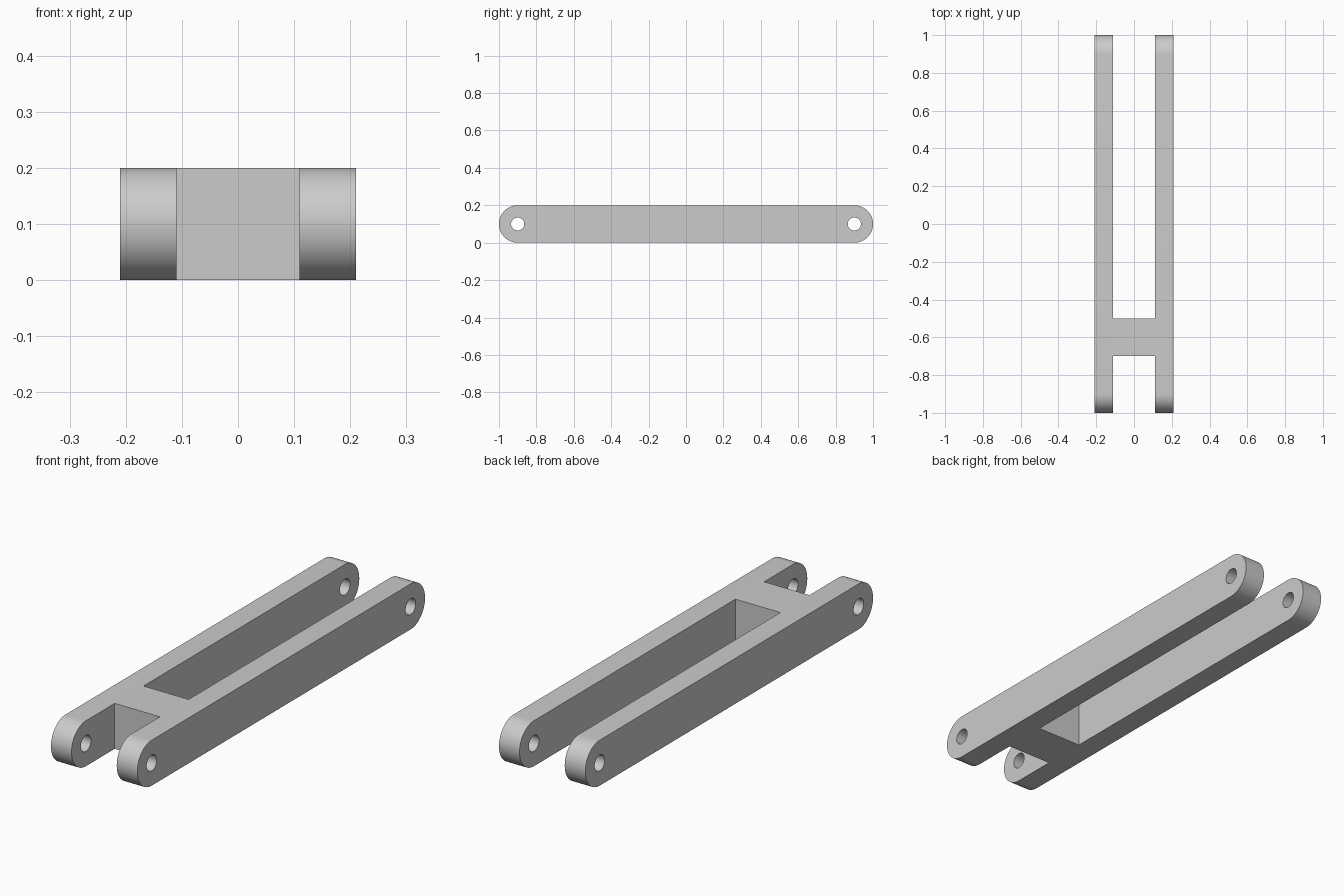
import bpy
import bmesh
from math import pi, sin, cos, radians
from mathutils import Matrix

default = bpy.data.objects.get("Cube")
if default:
    bpy.data.objects.remove(default, do_unlink=True)

HALF_WIDTH, SLOT_HALF = 0.21, 0.11
RADIUS, PIN_Y, PIN_RADIUS = 0.1, 0.9, 0.035
BAR_FRONT, BAR_BACK = -0.7, -0.5
STEPS = 32

grey = bpy.data.materials.new("light grey")
grey.use_nodes = True
grey.diffuse_color = (0.6, 0.6, 0.6, 1)
grey.node_tree.nodes["Principled BSDF"].inputs["Base Color"].default_value = grey.diffuse_color


def make_object(name, bm):
    bmesh.ops.recalc_face_normals(bm, faces=bm.faces)
    mesh = bpy.data.meshes.new(name)
    bm.to_mesh(mesh)
    bm.free()
    mesh.materials.append(grey)
    obj = bpy.data.objects.new(name, mesh)
    bpy.context.collection.objects.link(obj)
    return obj


def slot_cutter(y0, y1):
    bm = bmesh.new()
    place = Matrix.Translation((0, (y0 + y1) / 2, RADIUS))
    size = Matrix.Diagonal((2 * SLOT_HALF, y1 - y0, 4 * RADIUS, 1))
    bmesh.ops.create_cube(bm, size=1, matrix=place @ size)
    return make_object("slot_cutter", bm)


def pin_cutter(y):
    bm = bmesh.new()
    place = Matrix.Translation((0, y, RADIUS)) @ Matrix.Rotation(pi / 2, 4, "Y")
    bmesh.ops.create_cone(bm, cap_ends=True, segments=STEPS, radius1=PIN_RADIUS,
                          radius2=PIN_RADIUS, depth=1, matrix=place)
    return make_object("pin_cutter", bm)


# Round-ended bar, extruded across the full width
bm = bmesh.new()
outline = []
for side in (1, -1):
    for i in range(STEPS + 1):
        a = -pi / 2 + pi * i / STEPS
        outline.append(bm.verts.new((-HALF_WIDTH, side * (PIN_Y + RADIUS * cos(a)),
                                     RADIUS + side * RADIUS * sin(a))))
profile = bm.faces.new(outline)
extruded = bmesh.ops.extrude_face_region(bm, geom=[profile], use_keep_orig=True)
moved = [v for v in extruded["geom"] if isinstance(v, bmesh.types.BMVert)]
bmesh.ops.translate(bm, verts=moved, vec=(2 * HALF_WIDTH, 0, 0))
link = make_object("double_arm_link", bm)

# Slots leave two arms and a crossbar; pin holes pass through both arms
cutters = [slot_cutter(-1.2, BAR_FRONT), slot_cutter(BAR_BACK, 1.2),
           pin_cutter(-PIN_Y), pin_cutter(PIN_Y)]
bpy.ops.object.select_all(action="DESELECT")
link.select_set(True)
bpy.context.view_layer.objects.active = link
for cutter in cutters:
    cutter.hide_render = True
    cut = link.modifiers.new("cut", "BOOLEAN")
    cut.operation = "DIFFERENCE"
    cut.solver = "EXACT"
    cut.object = cutter
    bpy.ops.object.modifier_apply(modifier=cut.name)
    bpy.data.objects.remove(cutter, do_unlink=True)

# Rounded ends and bores smooth, all corners sharp
bpy.ops.object.shade_smooth_by_angle(angle=radians(30))
